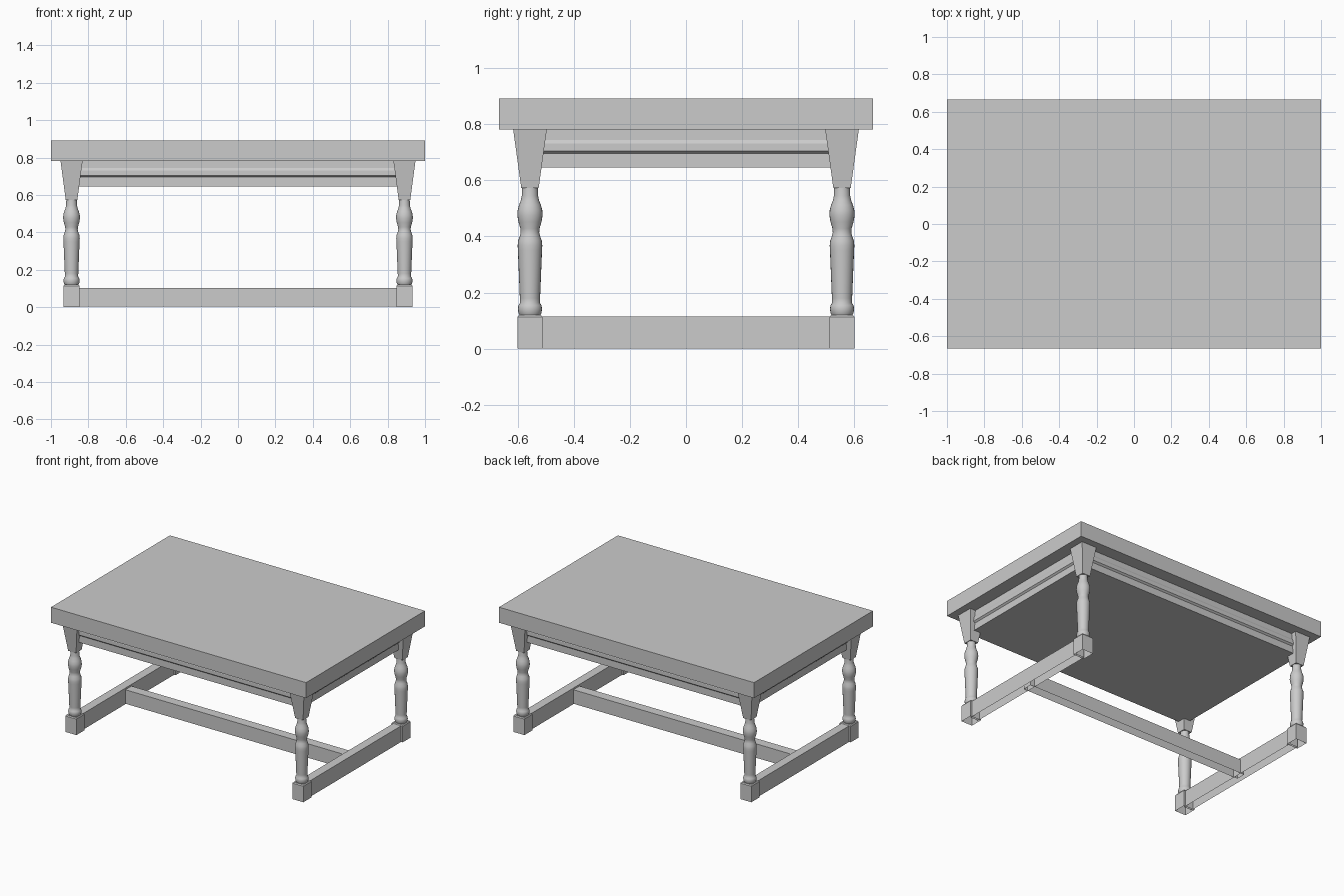
import bpy, bmesh
from math import cos, sin, pi

cube = bpy.data.objects.get("Cube")
if cube:
    bpy.data.objects.remove(cube, do_unlink=True)

# One plain grey finish
grey = bpy.data.materials.new("plain_grey")
grey.use_nodes = True
tone = (0.6, 0.6, 0.6, 1)
grey.diffuse_color = tone
grey.node_tree.nodes["Principled BSDF"].inputs["Base Color"].default_value = tone


def loft(name, rings, open_bottom=False, smooth=False):
    """Skin a stack of equal-sized rings, closed at the ends."""
    bm = bmesh.new()
    loops = [[bm.verts.new(p) for p in ring] for ring in rings]
    n = len(loops[0])
    for low, high in zip(loops, loops[1:]):
        for i in range(n):
            j = (i + 1) % n
            bm.faces.new((low[i], low[j], high[j], high[i]))
    if not open_bottom:
        bm.faces.new(loops[0][::-1])
    bm.faces.new(loops[-1])
    mesh = bpy.data.meshes.new(name)
    bm.to_mesh(mesh)
    bm.free()
    mesh.materials.append(grey)
    obj = bpy.data.objects.new(name, mesh)
    bpy.context.collection.objects.link(obj)
    if smooth:
        bpy.ops.object.select_all(action="DESELECT")
        obj.select_set(True)
        bpy.context.view_layer.objects.active = obj
        bpy.ops.object.shade_smooth_by_angle(angle=pi / 4)
    return obj


def rect(cx, cy, hx, hy, z):
    return [(cx - hx, cy - hy, z), (cx + hx, cy - hy, z),
            (cx + hx, cy + hy, z), (cx - hx, cy + hy, z)]


def circle(cx, cy, r, z, n=24):
    return [(cx + r * cos(2 * pi * i / n), cy + r * sin(2 * pi * i / n), z)
            for i in range(n)]


def stack(name, cx, cy, sections, **options):
    return loft(name, [rect(cx, cy, *s) for s in sections], **options)


LEG_X, LEG_Y = 0.89, 0.556

# Thick table top
stack("table_top", 0, 0, [(1, 0.666, 0.781), (1, 0.666, 0.891)])

# Moulded apron: (outward offset, height)
apron = [(0, 0.646), (0, 0.695), (0.012, 0.705), (0.012, 0.731),
         (0.006, 0.744), (0.006, 0.782)]
stack("apron", 0, 0, [(0.9 + o, 0.57 + o, z) for o, z in apron])

# Turned leg profile: (radius, height)
turning = [(0.036, 0.118), (0.041, 0.127), (0.043, 0.142), (0.041, 0.155),
           (0.035, 0.164), (0.036, 0.18), (0.043, 0.35), (0.044, 0.368),
           (0.042, 0.385), (0.036, 0.402), (0.033, 0.415), (0.034, 0.428),
           (0.041, 0.452), (0.045, 0.475), (0.044, 0.493), (0.039, 0.512),
           (0.032, 0.53), (0.029, 0.545), (0.028, 0.576)]

for sx, side in ((-1, "right"), (1, "left")):
    x = sx * LEG_X
    for sy, end in ((-1, "front"), (1, "back")):
        y = sy * LEG_Y
        tag = f"{end}_{side}"
        # Tapered cap under the top
        stack("leg_cap_" + tag, x, y,
              [(0.031, 0.031, 0.573), (0.059, 0.06, 0.782)])
        loft("turned_leg_" + tag, [circle(x, y, r, z) for r, z in turning],
             smooth=True)
        # Hollow foot block with a softened top edge
        stack("foot_block_" + tag, x, y,
              [(0.043, 0.0445, 0), (0.043, 0.0445, 0.113),
               (0.038, 0.0395, 0.12)], open_bottom=True)
    # Rail between the feet
    stack("side_rail_" + side, x, 0,
          [(0.031, LEG_Y - 0.03, 0), (0.031, LEG_Y - 0.03, 0.114)],
          open_bottom=True)

# Long stretcher joining the two rails
stack("long_stretcher", 0, 0, [(LEG_X, 0.034, 0.003), (LEG_X, 0.034, 0.102)],
      open_bottom=True)
